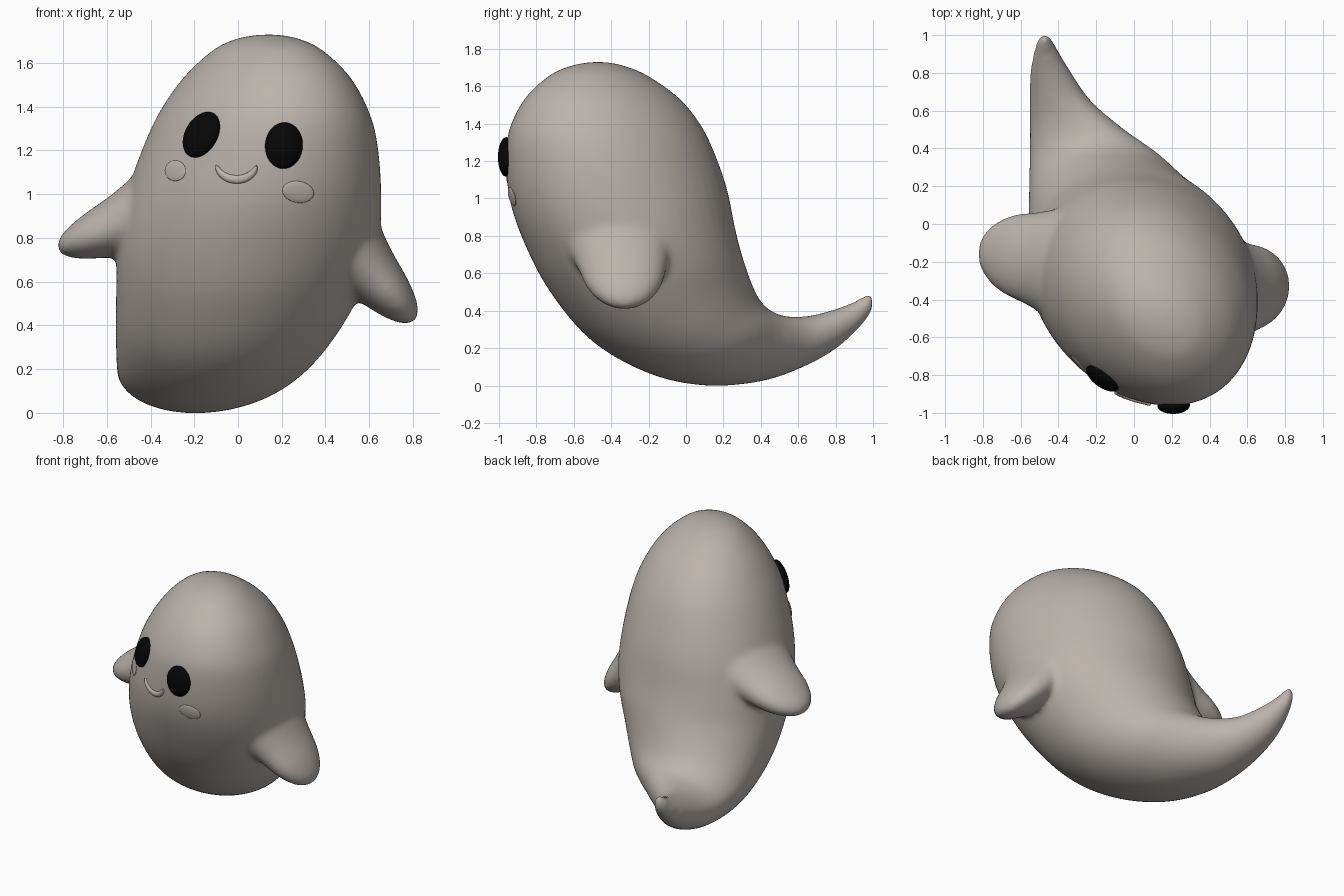
import bpy, bmesh, math
from mathutils import Vector, Matrix
from mathutils.bvhtree import BVHTree

old = bpy.data.objects.get("Cube")
if old:
    bpy.data.objects.remove(old, do_unlink=True)


def material(name, color):
    mat = bpy.data.materials.new(name)
    mat.use_nodes = True
    mat.diffuse_color = color
    bsdf = mat.node_tree.nodes["Principled BSDF"]
    bsdf.inputs["Base Color"].default_value = color
    bsdf.inputs["Roughness"].default_value = 0.6
    return mat


GREY = material("warm grey", (0.50, 0.45, 0.41, 1))
BLACK = material("eye black", (0.002, 0.002, 0.002, 1))


def new_object(name, bm, mat):
    bmesh.ops.recalc_face_normals(bm, faces=bm.faces)
    mesh = bpy.data.meshes.new(name)
    bm.to_mesh(mesh)
    bm.free()
    for poly in mesh.polygons:
        poly.use_smooth = True
    mesh.materials.append(mat)
    obj = bpy.data.objects.new(name, mesh)
    bpy.context.collection.objects.link(obj)
    return obj


def smooth_rows(rows, steps):
    """Pass a smooth spline through rows of numbers."""
    pts = [Vector(r) for r in rows]
    out = []
    for i in range(len(pts) - 1):
        a, b, c, d = pts[max(i - 1, 0)], pts[i], pts[i + 1], pts[min(i + 2, len(pts) - 1)]
        for s in range(steps):
            t = s / steps
            out.append(b + 0.5 * t * ((c - a) + t * ((2 * a - 5 * b + 4 * c - d)
                                                     + t * (3 * (b - c) + d - a))))
    return out + [pts[-1]]


def loft(bm, sections, sides=48):
    """Skin elliptical sections given as (centre, half axis, half axis)."""
    rings = []
    for centre, u, v in sections:
        angles = [2 * math.pi * k / sides for k in range(sides)]
        rings.append([bm.verts.new(centre + u * math.cos(a) + v * math.sin(a)) for a in angles])
    for r, s in zip(rings, rings[1:]):
        for k in range(sides):
            n = (k + 1) % sides
            bm.faces.new((r[k], r[n], s[n], s[k]))
    bm.faces.new(rings[0])
    bm.faces.new(rings[-1][::-1])


# Body sections from crown to tail tip: belly y, z, back y, z, right x, left x
BODY = [
    (-.48, 1.73, -.46, 1.73, .13, .15),
    (-.535, 1.726, -.405, 1.726, .07, .21),
    (-.61, 1.711, -.33, 1.709, -.01, .28),
    (-.72, 1.665, -.21, 1.66, -.11, .38),
    (-.85, 1.55, -.04, 1.54, -.24, .505),
    (-.935, 1.4, .075, 1.4, -.345, .59),
    (-.962, 1.25, .15, 1.25, -.42, .635),
    (-.945, 1.0, .22, 1.05, -.50, .655),
    (-.86, .75, .263, .84, -.55, .645),
    (-.72, .49, .305, .68, -.557, .575),
    (-.5, .235, .35, .55, -.56, .46),
    (-.2, .065, .40, .45, -.558, .33),
    (.1, .0, .47, .39, -.555, .18),
    (.4, .022, .56, .368, -.553, -.04),
    (.63, .1, .67, .375, -.555, -.225),
    (.8, .195, .8, .41, -.55, -.33),
    (.93, .31, .9, .45, -.53, -.40),
    (.995, .40, .955, .485, -.51, -.435),
    (1.01, .47, .99, .495, -.485, -.46),
]
body_bm = bmesh.new()
sections = []
for fy, fz, by, bz, x0, x1 in smooth_rows(BODY, 5):
    half = (x1 - x0) / 2
    centre = Vector(((x0 + x1) / 2, (fy + by) / 2, (fz + bz) / 2))
    # the head turns a little more than the belly
    slant = max(.04, .2 * centre.z - .08)
    sections.append((centre, Vector((half * math.sqrt(1 - slant ** 2), 0, 0)),
                     Vector((-half * slant, (by - fy) / 2, (bz - fz) / 2))))
loft(body_bm, sections)


# Arms: flat flippers, flared at the root and rounded at the tip
def add_arm(root, tip, widths, thicks):
    root, tip = Vector(root), Vector(tip)
    axis = (tip - root).normalized()
    wide = Vector((0, 1, 0))
    wide = (wide - axis * wide.dot(axis)).normalized()
    thin = axis.cross(wide)
    rings = []
    for i in range(33):
        t = math.sin(i / 32 * math.pi / 2)
        cap = math.sqrt(max(1 - max(0, (t - 0.62) / 0.38) ** 2, 0.002))
        flare = (1 - t) ** 2
        w = widths[1] + (widths[0] - widths[1]) * flare
        h = thicks[1] + (thicks[0] - thicks[1]) * flare
        rings.append((root + (tip - root) * t, wide * w * cap, thin * h * cap))
    loft(body_bm, rings, 32)


add_arm((-.25, -.23, .965), (-.823, -.13, .748), (.38, .205), (.28, .098))
add_arm((.40, -.36, .86), (.808, -.315, .42), (.36, .2), (.26, .1))

# Fuse arms and body into one soft skin
body = new_object("body", body_bm, GREY)
remesh = body.modifiers.new("fuse", "REMESH")
remesh.mode = "VOXEL"
remesh.voxel_size = 0.016
remesh.use_smooth_shade = True
soften = body.modifiers.new("soften", "SMOOTH")
soften.factor = 0.5
soften.iterations = 20

bpy.context.view_layer.update()
skin = BVHTree.FromObject(body, bpy.context.evaluated_depsgraph_get())


def on_face(x, z):
    hit, normal, _, _ = skin.ray_cast(Vector((x, -2, z)), Vector((0, 1, 0)))
    return hit, normal


# Eyes and cheeks: flattened domes lying on the skin
def dome(name, x, z, half_w, half_h, depth, roll, mat):
    hit, out = on_face(x, z)
    side = Vector((0, 0, 1)).cross(out).normalized()
    up = out.cross(side)
    frame = Matrix((side, up, out)).transposed().to_4x4()
    bm = bmesh.new()
    bmesh.ops.create_uvsphere(bm, u_segments=40, v_segments=20, radius=1)
    bm.transform(Matrix.Translation(hit) @ frame
                 @ Matrix.Rotation(math.radians(roll), 4, "Z")
                 @ Matrix.Diagonal((half_w, half_h, depth, 1)))
    return new_object(name, bm, mat)


dome("left_eye", .21, 1.222, .086, .106, .045, -4, BLACK)
dome("right_eye", -.167, 1.272, .092, .114, .042, -36, BLACK)
dome("left_cheek", .275, 1.01, .075, .05, .01, -12, GREY)
dome("right_cheek", -.287, 1.107, .07, .047, .008, -8, GREY)

# Mouth: crescent smile, thickest in the middle
mouth_bm = bmesh.new()
rings = []
for i in range(33):
    s = i / 16 - 1
    ang = math.radians(-94 + 72 * s)
    bend = math.radians(82 * s)
    hit, out = on_face(-.006 + .092 * math.sin(bend), 1.142 - .075 * math.cos(bend))
    radial = Vector((math.cos(ang), 0, math.sin(ang)))
    radial = (radial - out * radial.dot(out)).normalized()
    half = (.01 + .009 * (1 - s * s)) * math.sqrt(max(1 - abs(s) ** 8, .01))
    rings.append((hit, radial * half, out * .012))
loft(mouth_bm, rings, 16)
new_object("mouth", mouth_bm, GREY)
